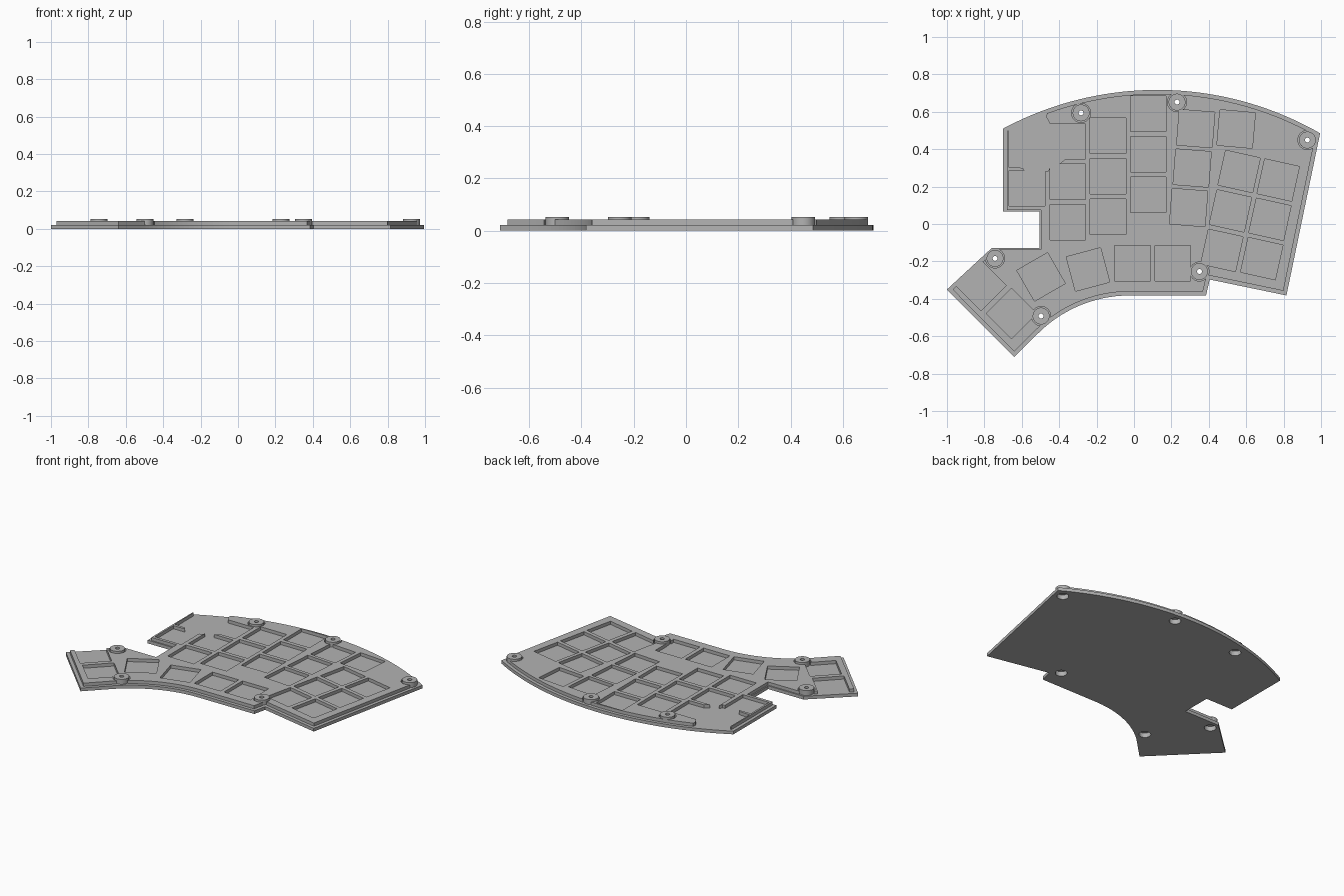
import bpy, bmesh, math
from mathutils import Vector, Matrix

if "Cube" in bpy.data.objects:
    bpy.data.objects.remove(bpy.data.objects["Cube"])

grey = bpy.data.materials.new("plain grey")
grey.use_nodes = True
colour = (0.45, 0.45, 0.45, 1)
grey.diffuse_color = colour
grey.node_tree.nodes["Principled BSDF"].inputs["Base Color"].default_value = colour

BASE_TOP, PLATE_TOP, BOSS_TOP = 0.021, 0.042, 0.053
KEY = 0.19


def arc(a, b, c, n):
    """Points on the circle through a, b and c, from a to c."""
    a, b, c = Vector(a), Vector(b), Vector(c)
    u, v = b - a, c - a
    d = 2 * u.cross(v)
    o = a + Vector((v.y * u.dot(u) - u.y * v.dot(v), u.x * v.dot(v) - v.x * u.dot(u))) / d
    start = math.atan2(*(a - o).yx)
    turn = math.atan2((a - o).cross(c - o), (a - o).dot(c - o))
    r = (a - o).length
    return [o + r * Vector((math.cos(start + turn * i / n), math.sin(start + turn * i / n)))
            for i in range(n + 1)]


def inset(points, amount):
    """Move each edge of a clockwise outline inward by amount(edge middle)."""
    lines = []
    for i, p in enumerate(points):
        q = points[(i + 1) % len(points)]
        d = (q - p).normalized()
        lines.append((p + Vector((d.y, -d.x)) * amount((p + q) / 2), d))
    out = []
    for i, (p, d) in enumerate(lines):
        q, e = lines[i - 1]
        out.append(q + e * ((p - q).cross(d) / e.cross(d)))
    return out


def prism(bm, points, z0, z1):
    low = [bm.verts.new((p[0], p[1], z0)) for p in points]
    high = [bm.verts.new((p[0], p[1], z1)) for p in points]
    bm.faces.new(low)
    bm.faces.new(high)
    for i in range(len(low)):
        j = (i + 1) % len(low)
        bm.faces.new((low[i], low[j], high[j], high[i]))


def disc(bm, centre, r, z0, z1):
    prism(bm, [(centre[0] + r * math.cos(t * math.tau / 32),
                centre[1] + r * math.sin(t * math.tau / 32)) for t in range(32)], z0, z1)


def make(name, bm):
    bmesh.ops.recalc_face_normals(bm, faces=bm.faces)
    mesh = bpy.data.meshes.new(name)
    bm.to_mesh(mesh)
    bm.free()
    mesh.materials.append(grey)
    ob = bpy.data.objects.new(name, mesh)
    bpy.context.collection.objects.link(ob)
    return ob


def select(ob):
    bpy.ops.object.select_all(action='DESELECT')
    ob.select_set(True)
    bpy.context.view_layer.objects.active = ob


def cut(ob, bm):
    cutter = make("cutter", bm)
    cutter.hide_render = True
    mod = ob.modifiers.new("cut", 'BOOLEAN')
    mod.operation, mod.solver, mod.use_self, mod.object = 'DIFFERENCE', 'EXACT', True, cutter
    select(ob)
    bpy.ops.object.modifier_apply(modifier=mod.name)
    bpy.data.objects.remove(cutter)


# Clockwise outline: curved back, slanted side, curved thumb edge, notch
outline = arc((-0.7, 0.51), (0.14, 0.717), (0.995, 0.485), 40)
outline += [Vector(p) for p in ((0.815, -0.382), (0.405, -0.297), (0.385, -0.382))]
outline += arc((-0.02, -0.382), (-0.288, -0.435), (-0.515, -0.587), 20)
outline += [Vector(p) for p in ((-0.64, -0.712), (-1, -0.35), (-0.76, -0.128),
                                (-0.505, -0.128), (-0.505, 0.067), (-0.7, 0.067))]

bosses = [(-0.283, 0.594), (0.23, 0.652), (0.927, 0.449),
          (0.35, -0.254), (-0.497, -0.492), (-0.743, -0.184)]

# Key pockets: first centre, step to the next, count, turn in degrees
keys = [((-0.572, 0.19), (0, 0), 1, 0),
        ((-0.355, 0.227), (0, -0.217), 2, 0),
        ((-0.139, 0.473), (0, -0.217), 3, 0),
        ((0.076, 0.59), (0, -0.217), 3, 0),
        ((0.33, 0.51), (-0.019, -0.211), 3, -4.5),
        ((0.546, 0.508), (0, 0), 1, -5),
        ((0.562, 0.281), (-0.046, -0.211), 3, -12.5),
        ((0.771, 0.235), (-0.044, -0.21), 3, -12.5),
        ((-0.008, -0.211), (0.216, 0), 2, 0),
        ((-0.246, -0.243), (0, 0), 1, 15),
        ((-0.497, -0.283), (0, 0), 1, 30),
        ((-0.818, -0.329), (0.163, -0.15), 2, 45)]

# Bottom plate with round recesses under the bosses
bm = bmesh.new()
prism(bm, outline, 0, BASE_TOP)
base = make("bottom_plate", bm)
bm = bmesh.new()
for b in bosses:
    disc(bm, b, 0.035, -0.02, 0.08)
cut(base, bm)

# Upper plate, stepped in from the rim, with pockets cut through
bm = bmesh.new()
in_notch = lambda m: -0.77 < m.x < -0.5 and -0.13 < m.y < 0.07
prism(bm, inset(outline, lambda m: 0.008 if in_notch(m) else 0.021), BASE_TOP - 0.004, PLATE_TOP)
plate = make("key_plate", bm)
bm = bmesh.new()
h = KEY / 2
for first, step, count, turn in keys:
    rot = Matrix.Rotation(math.radians(turn), 2)
    for i in range(count):
        c = Vector(first) + Vector(step) * i
        prism(bm, [c + rot @ Vector(p) for p in ((-h, -h), (h, -h), (h, h), (-h, h))], -0.02, 0.08)
for b in bosses:
    disc(bm, b, 0.051, -0.02, 0.08)
# Irregular open pocket at the back corner
prism(bm, [(-0.672, 0.75), (-0.672, 0.305), (-0.595, 0.3), (-0.58, 0.28), (-0.46, 0.28),
           (-0.45, 0.3), (-0.4, 0.32), (-0.37, 0.345), (-0.262, 0.345), (-0.262, 0.537),
           (-0.45, 0.537), (-0.468, 0.57), (-0.45, 0.75)], -0.02, 0.08)
cut(plate, bm)

# Screw bosses: hollow below, small hole through the top
rings = [(0.035, 0), (0.045, 0), (0.045, BOSS_TOP), (0.013, BOSS_TOP), (0.013, 0.03), (0.035, 0.03)]
for n, b in enumerate(bosses):
    bm = bmesh.new()
    loops = [[bm.verts.new((b[0] + r * math.cos(t * math.tau / 32),
                            b[1] + r * math.sin(t * math.tau / 32), z)) for t in range(32)]
             for r, z in rings]
    for k, loop in enumerate(loops):
        prev = loops[k - 1]
        for t in range(32):
            s = (t + 1) % 32
            bm.faces.new((prev[t], prev[s], loop[s], loop[t]))
    boss = make(f"screw_boss_{n + 1}", bm)
    select(boss)
    bpy.ops.object.shade_smooth_by_angle(angle=math.radians(30))
